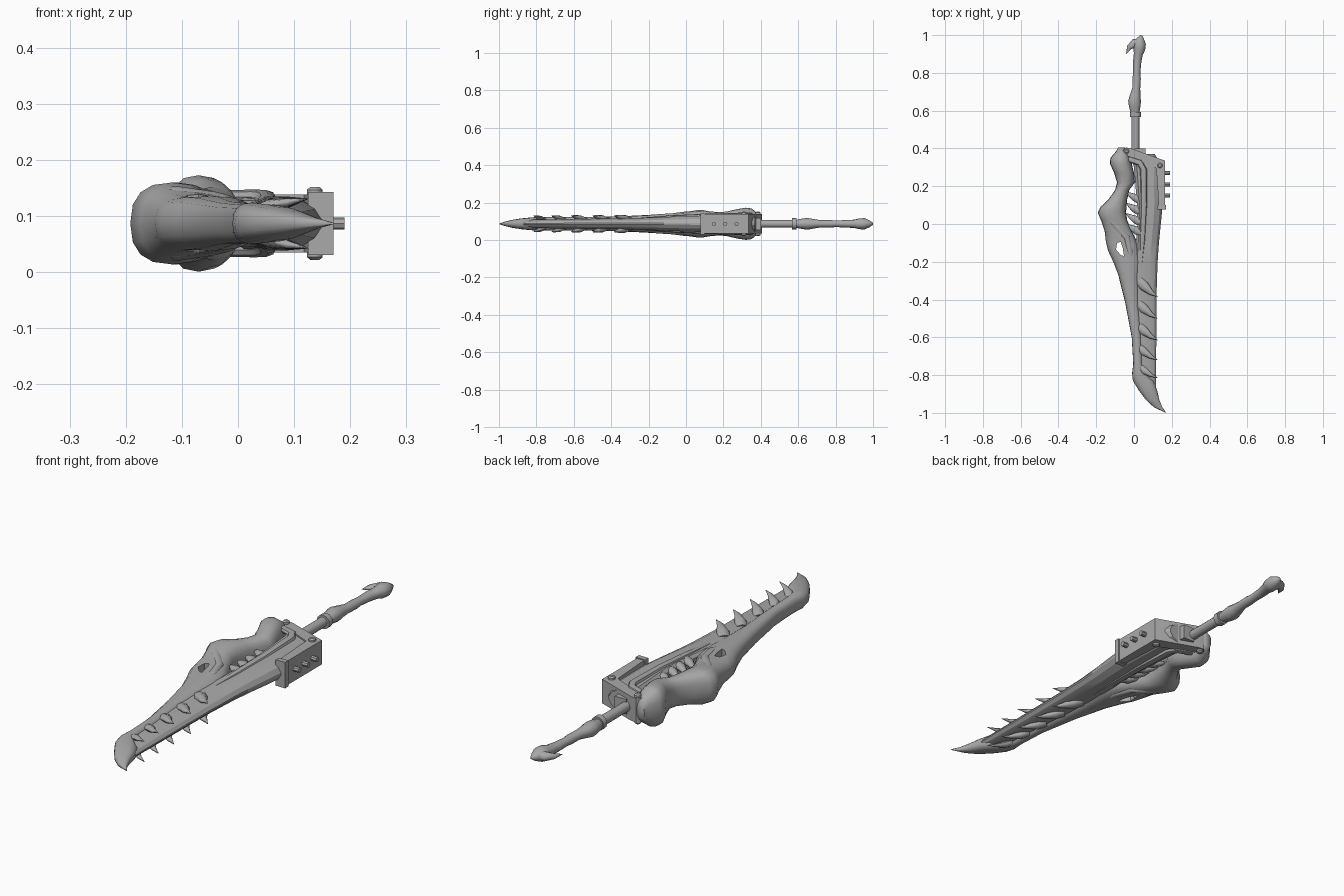
import bpy, bmesh, math
from mathutils import Vector

ZC = 0.087
bone = bpy.data.materials.new("bone_grey")
bone.diffuse_color = (0.4, 0.4, 0.4, 1)


def finish(name, bm, angle=40):
    bmesh.ops.recalc_face_normals(bm, faces=bm.faces)
    me = bpy.data.meshes.new(name)
    bm.to_mesh(me)
    bm.free()
    ob = bpy.data.objects.new(name, me)
    bpy.context.collection.objects.link(ob)
    me.materials.append(bone)
    bpy.ops.object.select_all(action='DESELECT')
    ob.select_set(True)
    bpy.context.view_layer.objects.active = ob
    bpy.ops.object.shade_smooth_by_angle(angle=math.radians(angle))
    return ob


def skin(bm, rings):
    vr = [[bm.verts.new(p) for p in r] for r in rings]
    n = len(vr[0])
    for a, b in zip(vr, vr[1:]):
        for i in range(n):
            bm.faces.new((a[i], a[(i + 1) % n], b[(i + 1) % n], b[i]))
    bm.faces.new(vr[0])
    bm.faces.new(vr[-1])


def loft(name, stations, section, angle=40):
    # stations: y, left x, right x, half thickness
    bm = bmesh.new()
    skin(bm, [[((l + r) / 2 + u * (r - l) / 2, y, ZC + w * h) for u, w in section]
              for y, l, r, h in stations])
    return finish(name, bm, angle)


def tube(bm, pts, seg=8, flat=1.0):
    # pts: x, y, z, radius
    ps = [Vector(p[:3]) for p in pts]
    rings = []
    for i, p in enumerate(pts):
        t = (ps[min(i + 1, len(ps) - 1)] - ps[max(i - 1, 0)]).normalized()
        a = Vector((0, 0, 1)).cross(t)
        a = a.normalized() if a.length > 0.01 else Vector((1, 0, 0))
        b = t.cross(a)
        rings.append([ps[i] + p[3] * (a * math.cos(k * math.tau / seg)
                      + b * math.sin(k * math.tau / seg) * flat) for k in range(seg)])
    skin(bm, rings)


def prism(bm, outline, z0, z1):
    skin(bm, [[(x, y, z) for x, y in outline] for z in (z0, z1)])


def rounded(n, e):
    f = lambda v: math.copysign(abs(v) ** e, v)
    return [(f(math.cos(k * math.tau / n)), f(math.sin(k * math.tau / n))) for k in range(n)]


# Jaw bone along the back, running out into the hooked tip
jaw = loft("jaw_bone", [
    (.405, -.085, -.05, .03), (.385, -.095, -.03, .055), (.35, -.125, -.02, .082),
    (.32, -.128, -.012, .086), (.27, -.105, 0, .078), (.22, -.09, .005, .066),
    (.18, -.1, -.025, .062), (.13, -.135, -.036, .066), (.09, -.178, -.04, .073),
    (.06, -.192, -.042, .073), (.02, -.175, -.036, .067), (-.04, -.155, -.01, .057),
    (-.1, -.148, .02, .052), (-.14, -.138, .03, .05), (-.2, -.11, .035, .048),
    (-.27, -.083, .028, .044), (-.42, -.046, .028, .038), (-.6, -.012, .04, .036),
    (-.74, -.004, .045, .036), (-.79, -.01, .06, .037), (-.83, -.006, .105, .034),
    (-.88, .025, .122, .029), (-.93, .062, .134, .021), (-.97, .105, .15, .011),
    (-.998, .165, .17, .002)], rounded(16, .8), 50)

# Eye opening cut through the jaw
bm = bmesh.new()
prism(bm, [(-.09, -.1), (-.07, -.095), (-.06, -.125), (-.053, -.17), (-.07, -.165), (-.095, -.135)], -.1, .3)
cutter = finish("eye_cutter", bm)
cutter.hide_render = True
cutter.hide_set(True)
cut = jaw.modifiers.new("eye", 'BOOLEAN')
cut.object = cutter
cut.solver = 'EXACT'

# Brow ridges beside the eye opening
bm = bmesh.new()
for s in (1, -1):
    tube(bm, [(x, y, ZC + s * z, r) for x, y, z, r in (
        (-.15, .06, .05, .018), (-.105, 0, .05, .02), (-.04, -.07, .042, .018),
        (-.02, -.15, .037, .018), (-.03, -.27, .03, .01))], 8, .8)
finish("brow_ridge", bm, 60)

# Blade with a bevelled cutting edge
edge = [(-1, -.7), (-.8, -1), (.35, -1), (.8, -.6), (1, -.12), (1, .12),
        (.8, .6), (.35, 1), (-.8, 1), (-1, .7)]
loft("blade", [
    (.37, -.02, .11, .045), (.3, 0, .155, .046), (.1, .016, .152, .044),
    (0, .018, .142, .041), (-.1, .01, .132, .037), (-.2, .005, .125, .033),
    (-.35, 0, .12, .029), (-.6, .01, .118, .026), (-.83, .02, .117, .022),
    (-.88, .05, .118, .015)], edge, 25)

# Raised rail following the blade and bending into the bracket
bm = bmesh.new()
for s in (1, -1):
    tube(bm, [(x, y, ZC + s * z, r) for x, y, z, r in (
        (-.03, .345, .047, .016), (.03, .325, .047, .018), (.05, .29, .046, .018),
        (.053, .1, .041, .017), (.045, -.08, .034, .015), (.035, -.24, .028, .006))], 8, .75)
finish("blade_rail", bm)

# Hooked teeth on both faces, and fangs in the gap of the jaw
bm = bmesh.new()
for s in (1, -1):
    for y, k in ((-.385, 1.1), (-.5, 1), (-.615, .95), (-.72, .85), (-.815, .75)):
        tube(bm, [(.03, y + .075 * k, ZC + s * .018, .026 * k), (.055, y + .05 * k, ZC + s * .03, .024 * k),
                  (.09, y + .02 * k, ZC + s * .038, .013 * k), (.125, y, ZC + s * .044, .001)], 8, .7)
finish("hooked_teeth", bm, 60)
bm = bmesh.new()
for s in (1, -1):
    for y in (.14, .08, .025, -.03):
        tube(bm, [(.035, y - .015, ZC + s * .025, .023), (.005, y, ZC + s * .028, .02),
                  (-.02, y + .015, ZC + s * .022, .012), (-.04, y + .03, ZC + s * .012, .002)], 8, .7)
finish("gap_fangs", bm, 60)

# Bracket box wrapping the heel of the blade, with a front flange
bm = bmesh.new()
prism(bm, [(-.07, .375), (-.045, .405), (-.02, .402), (.165, .335), (.165, .08),
           (.132, .08), (.118, .295)], .035, .139)
prism(bm, [(.125, .1), (.17, .1), (.17, .078), (.125, .078)], .031, .143)
prism(bm, [(.005, .4), (.06, .4), (.06, .34), (.005, .34)], .055, .119)
finish("bracket", bm, 20)

# Bolts: pins through the bracket and three on its side
bm = bmesh.new()
for x, y in ((-.04, .385), (.137, .31)):
    for s in (1, -1):
        tube(bm, [(x, y, ZC + s * .04, .014), (x, y, ZC + s * .06, .014), (x, y, ZC + s * .065, .008)], 10)
for y in (.27, .21, .15):
    tube(bm, [(.15, y, ZC, .011), (.19, y, ZC, .011)], 8)
finish("bolts", bm)

# Shaft, collar and knobbly bone grip
bm = bmesh.new()
tube(bm, [(.008, .36, ZC, .021), (.008, .6, ZC, .021)], 12)
finish("shaft", bm)
bm = bmesh.new()
tube(bm, [(.008, .567, ZC, .03), (.008, .592, ZC, .03)], 12)
finish("collar", bm)
bm = bmesh.new()
tube(bm, [(x, y, ZC, r) for x, y, r in (
    (.006, .59, .023), (.004, .62, .03), (.003, .65, .034), (.006, .68, .028), (.012, .72, .021),
    (.014, .77, .022), (.014, .8, .019), (.017, .86, .022), (.023, .9, .024), (.028, .925, .031),
    (.03, .955, .033), (.034, .98, .02), (.038, .999, .006))], 12, .92)
finish("grip", bm, 60)

# Pommel hook
bm = bmesh.new()
tube(bm, [(.035, .955, ZC, .028), (0, .955, ZC, .024), (-.025, .935, ZC, .014), (-.041, .9, ZC, .001)], 8, .8)
finish("pommel_hook", bm, 60)
